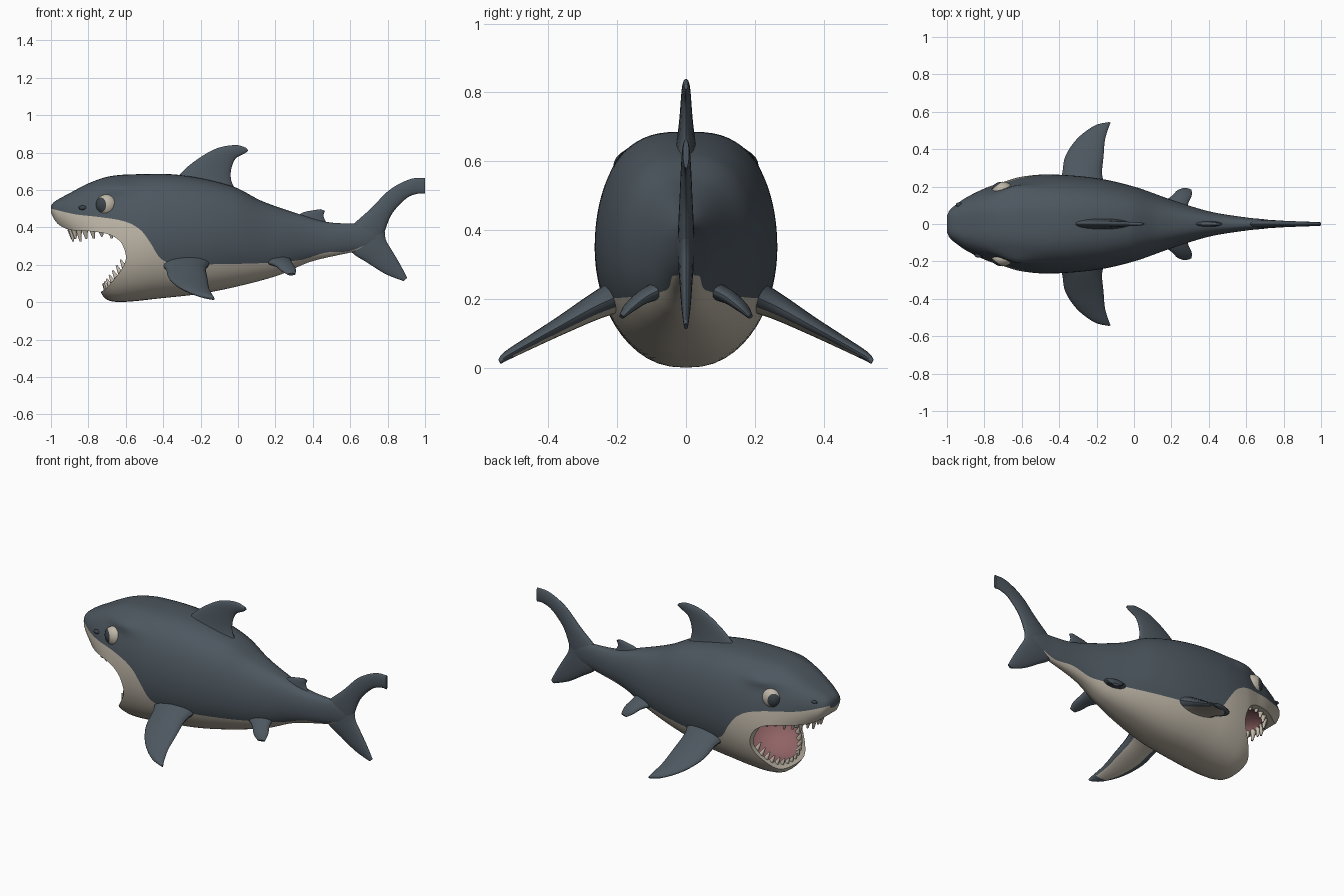
import bpy, bmesh
from math import sin, cos, acos, exp, pi, radians
from mathutils import Vector

if "Cube" in bpy.data.objects:
    bpy.data.objects.remove(bpy.data.objects["Cube"])


def material(name, rgb):
    m = bpy.data.materials.new(name)
    m.use_nodes = True
    m.diffuse_color = (*rgb, 1)
    m.node_tree.nodes["Principled BSDF"].inputs["Base Color"].default_value = (*rgb, 1)
    return m


SLATE, CREAM, PINK, DARK = range(4)
MATS = [material("slate skin", (0.074, 0.095, 0.115)), material("cream belly", (0.52, 0.47, 0.39)),
        material("pink mouth", (0.28, 0.125, 0.13)), material("dark iris", (0.045, 0.058, 0.07))]


def finish(name, bm, angle=40):
    bmesh.ops.recalc_face_normals(bm, faces=bm.faces)
    me = bpy.data.meshes.new(name)
    bm.to_mesh(me)
    bm.free()
    for m in MATS:
        me.materials.append(m)
    ob = bpy.data.objects.new(name, me)
    bpy.context.collection.objects.link(ob)
    smooth(ob, angle)
    return ob


def smooth(ob, angle):
    bpy.ops.object.select_all(action='DESELECT')
    ob.select_set(True)
    bpy.context.view_layer.objects.active = ob
    bpy.ops.object.shade_smooth_by_angle(angle=radians(angle))


def curve(pts, t):
    """Catmull-Rom through pts, t in 0..1."""
    n = len(pts) - 1
    i = min(int(t * n), n - 1)
    u = t * n - i
    a, b, c, d = (Vector(pts[max(0, min(n, i + k))]) for k in (-1, 0, 1, 2))
    return b + 0.5 * u * ((c - a) + u * ((2*a - 5*b + 4*c - d) + u * (3*(b - c) + d - a)))


def along(table, x):
    """Smooth lookup of a value at x in a table of (x, value)."""
    i = next((k for k in range(len(table) - 2) if x < table[k + 1][0]), len(table) - 2)

    def slope(k):
        p, q = table[max(k - 1, 0)], table[min(k + 1, len(table) - 1)]
        return (q[1] - p[1]) / (q[0] - p[0])
    (x0, v0), (x1, v1) = table[i], table[i + 1]
    h = x1 - x0
    u = max(0, min(1, (x - x0) / h))
    return ((1 + 2*u) * (1 - u)**2 * v0 + u*u * (3 - 2*u) * v1
            + h * u * (1 - u) * ((1 - u) * slope(i) - u * slope(i + 1)))


def loft(name, rings, paint):
    bm = bmesh.new()
    vs = [[bm.verts.new(p) for p in r] for r in rings]
    n = len(vs[0])
    for i in range(len(vs) - 1):
        for j in range(n):
            k = (j + 1) % n
            f = bm.faces.new((vs[i][j], vs[i][k], vs[i + 1][k], vs[i + 1][j]))
            f.material_index = paint(i, j)
    for r in (vs[0], vs[-1]):
        bm.faces.new(r)
    return finish(name, bm)


# Body profile tables: back, underside, half width and colour border
TOP = [(-1, .515), (-.985, .535), (-.9, .583), (-.8, .635), (-.7, .67), (-.58, .683), (-.31, .68),
       (-.03, .62), (.13, .54), (.33, .47), (.47, .43), (.6, .42), (.72, .42), (.78, .38)]
BOTTOM = [(-1, .475), (-.97, .41), (-.9, .33), (-.8, .19), (-.75, .09), (-.72, .03), (-.68, .006),
          (-.6, .002), (-.42, .02), (-.2, .045), (0, .085), (.22, .145), (.385, .215), (.6, .265),
          (.72, .29), (.78, .34)]
WIDTH = [(-1, .045), (-.985, .075), (-.95, .105), (-.9, .14), (-.8, .19), (-.7, .225), (-.6, .253),
         (-.45, .265), (-.2, .245), (0, .2), (.2, .13), (.4, .068), (.6, .035), (.72, .022), (.78, .006)]
BORDER = [(-1, .5), (-.87, .47), (-.74, .455), (-.6, .43), (-.52, .385), (-.47, .32), (-.42, .24),
          (-.36, .21), (0, .205), (.33, .225), (.47, .265), (.6, .275), (.78, .35)]
SQUARE = [(-1, .6), (-.5, .68), (-.3, .72), (.8, .8)]
LOW, HIGH, STEPS = 14, 20, 160

rings = []
for i in range(STEPS + 1):
    x = -1 + 1.78 * i / STEPS
    zt, zb, w = along(TOP, x), along(BOTTOM, x), along(WIDTH, x)
    split = acos(max(-.9, min(.97, 1 - 2 * (along(BORDER, x) - zb) / (zt - zb))))
    angles = [split * k / LOW for k in range(LOW)]
    angles += [split + (pi - split) * k / HIGH for k in range(HIGH + 1)]
    half = []
    for a in angles:
        z = zb + (zt - zb) * (1 - cos(a)) / 2
        s = max(0, sin(a))
        # Brow ridge swells out above each eye
        brow = .04 * s * exp(-((x + .65) / .11) ** 2 - ((z - .615) / .035) ** 2)
        half.append((w * s ** (.84 if a < pi / 2 else along(SQUARE, x)) + brow, z))
    rings.append([(x, y, z) for y, z in half] + [(x, -y, z) for y, z in half[-2:0:-1]])
COUNT = len(rings[0])
body = loft("body", rings, lambda i, j: CREAM if j < LOW or j >= COUNT - LOW else SLATE)


# Mouth: an open wedge, then a hollow throat and palate
def carve(cutter):
    cutter.hide_render = True
    mod = body.modifiers.new("mouth", 'BOOLEAN')
    mod.operation, mod.solver, mod.object = 'DIFFERENCE', 'EXACT', cutter
    bpy.context.view_layer.objects.active = body
    bpy.ops.object.modifier_apply(modifier=mod.name)
    bpy.data.objects.remove(cutter)


def ellipsoid(name, centre, radii, mat, pole=(0, 0, 1), cap=0):
    bm = bmesh.new()
    bmesh.ops.create_uvsphere(bm, u_segments=32, v_segments=24, radius=1)
    turn = Vector((0, 0, 1)).rotation_difference(Vector(pole))
    for f in bm.faces:
        f.material_index = DARK if cap and f.calc_center_median().z > cos(cap) else mat
    for v in bm.verts:
        p = turn @ v.co
        v.co = Vector(centre) + Vector([a * b for a, b in zip(p, radii)])
    return finish(name, bm)


LIPS = [(-1, .476), (-.965, .42), (-.9, .387), (-.8, .38), (-.7, .365), (-.635, .33), (-.607, .28),
        (-.6, .23), (-.62, .18), (-.665, .12), (-.71, .07), (-.76, .04)]
gape = [curve(LIPS, k / 44) for k in range(45)]
gape = [Vector((-1.2, .476))] + gape + [Vector((-1.2, 0))]
carve(loft("mouth_cutter", [[(p.x, y, p.y) for p in gape] for y in (-.5, .5)],
           lambda i, j: CREAM))
carve(ellipsoid("throat_cutter", (-.6, 0, .235), (.21, .208, .185), PINK))
carve(ellipsoid("palate_cutter", (-.72, 0, .37), (.17, .17, .08), PINK))
smooth(body, 40)


# Fins: lens sections swept between a leading and a trailing edge
def fin(name, lead, trail, thick, normal=(0, 1, 0), side=1, patch=False):
    n, seg, rings = 28, 20, []
    for i in range(n + 1):
        t = i / n
        a, b = curve(lead, t), curve(trail, t)
        h = curve([(v, 0) for v in thick], t).x
        ring = []
        for j in range(seg):
            th = 2 * pi * j / seg
            p = (a + b) / 2 + (b - a) / 2 * cos(th) + Vector(normal) * h * sin(th)
            ring.append((p.x, p.y * side, p.z))
        rings.append(ring)
    return loft(name, rings, lambda i, j: CREAM if patch and i < n * .74
                and seg / 2 + 3 <= j < seg - 2 else SLATE)


def upright(pts):
    return [(x, 0, z) for x, z in pts]


fin("dorsal_fin", upright([(-.38, .6), (-.31, .685), (-.23, .755), (-.12, .82), (-.015, .84), (.045, .825)]),
    upright([(.0, .58), (-.033, .64), (-.038, .7), (-.015, .765), (.035, .795), (.055, .81)]),
    [.042, .027, .019, .014, .01, .006])
fin("rear_dorsal_fin", upright([(.28, .43), (.34, .476), (.395, .49), (.44, .497)]),
    upright([(.49, .4), (.465, .44), (.457, .465), (.466, .488)]), [.018, .013, .01, .006])
fin("tail_upper_lobe", upright([(.55, .35), (.62, .42), (.71, .5), (.81, .6), (.92, .658), (1, .665)]),
    upright([(.775, .34), (.785, .38), (.825, .475), (.9, .555), (.96, .58), (1, .58)]),
    [.022, .023, .019, .015, .012, .009])
fin("tail_lower_lobe", upright([(.55, .35), (.61, .265), (.69, .212), (.79, .15), (.885, .113)]),
    upright([(.785, .375), (.792, .33), (.83, .265), (.868, .2), (.905, .13)]),
    [.022, .022, .018, .013, .006])

PEC_LEAD = [(-.43, .18, .215), (-.387, .26, .18), (-.368, .36, .125), (-.305, .455, .073),
            (-.215, .523, .035), (-.14, .542, .018)]
PEC_TRAIL = [(-.14, .18, .215), (-.17, .26, .18), (-.163, .36, .125), (-.155, .45, .075),
             (-.134, .52, .035), (-.125, .54, .018)]
PEL_LEAD = [(.1, .08, .225), (.19, .14, .2), (.23, .178, .17), (.265, .192, .148)]
PEL_TRAIL = [(.28, .06, .235), (.29, .11, .21), (.308, .15, .18), (.308, .182, .15)]

for side, word in ((1, "left"), (-1, "right")):
    fin(word + "_pectoral_fin", PEC_LEAD, PEC_TRAIL, [.052, .039, .027, .019, .013, .007],
        (0, .5, .86), side, True)
    fin(word + "_pelvic_fin", PEL_LEAD, PEL_TRAIL, [.03, .021, .015, .007], (0, .57, .82), side)
    # Eyes look outward and forward
    ellipsoid(word + "_eye", (-.704, side * .184, .52), (.056, .042, .056), CREAM,
              (-.72, side * .69, 0), radians(44))

# Nostrils sit unevenly on the snout
ellipsoid("left_nostril", (-.935, .103, .525), (.018, .012, .008), DARK)
ellipsoid("right_nostril", (-.83, -.168, .505), (.022, .012, .012), DARK)


# Teeth follow the curve of each jaw
def tooth(bm, base, direction, length, radius):
    d = Vector(direction).normalized()
    mat = Vector((0, 0, 1)).rotation_difference(d).to_matrix().to_4x4()
    mat.translation = Vector(base) + d * length * .4
    bmesh.ops.create_cone(bm, cap_ends=True, segments=10, radius1=radius, radius2=radius * .3,
                          depth=length, matrix=mat)


upper, lower = bmesh.new(), bmesh.new()
for k in range(-7, 8):
    a = radians(k * 11)
    tooth(upper, (-.62 - .275 * cos(a), .195 * sin(a), .385), (.15, 0, -1),
          (.068 if k % 2 else .052) * (1 if abs(k) < 5 else .75), .018)
    a = radians(k * 11.5)
    tooth(lower, (-.59 - .112 * cos(a), .19 * sin(a), .213 - .155 * cos(a)),
          (-.35, -.15 * sin(a), .7), .05, .015)
for bm, name in ((upper, "upper_teeth"), (lower, "lower_teeth")):
    for f in bm.faces:
        f.material_index = CREAM
    finish(name, bm, 50)
